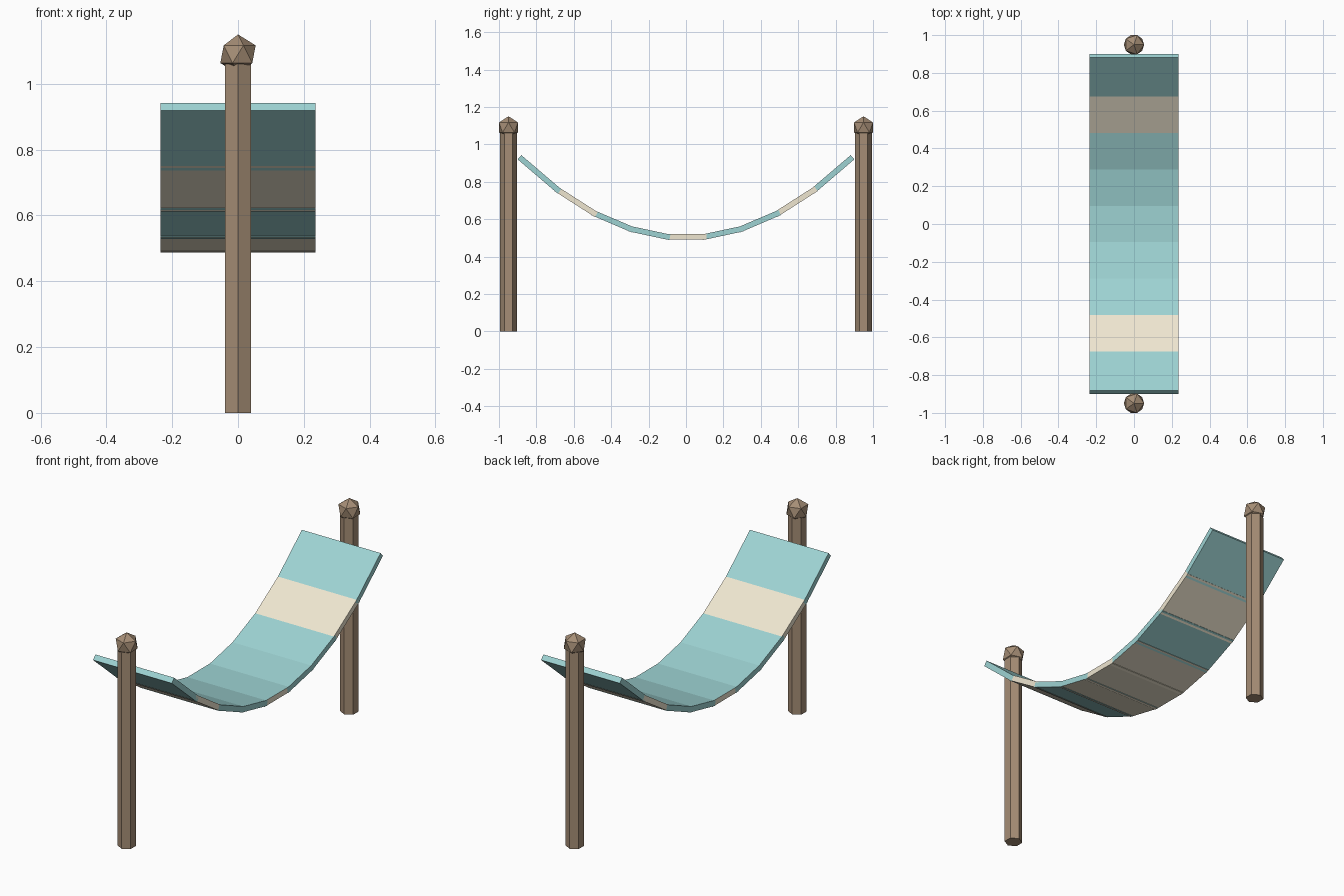
import bpy
import math

if "Cube" in bpy.data.objects:
    bpy.data.objects.remove(bpy.data.objects["Cube"])


def material(name, color):
    m = bpy.data.materials.new(name)
    m.diffuse_color = (*color, 1)
    m.use_nodes = True
    m.node_tree.nodes["Principled BSDF"].inputs["Base Color"].default_value = m.diffuse_color
    return m


teal = material("teal_cloth", (0.34, 0.65, 0.65))
cream = material("cream_cloth", (0.86, 0.79, 0.63))
wood = material("wood", (0.38, 0.27, 0.18))

# Posts with faceted knobs
for side, label in ((-1, "front"), (1, "back")):
    y = side * 0.949
    bpy.ops.mesh.primitive_cylinder_add(vertices=6, radius=0.045, depth=1.06,
                                        location=(0, y, 0.53))
    post = bpy.context.object
    post.name = label + "_post"
    post.data.materials.append(wood)
    bpy.ops.mesh.primitive_ico_sphere_add(subdivisions=1, radius=0.06,
                                          location=(0, y, 1.09))
    knob = bpy.context.object
    knob.name = label + "_knob"
    knob.data.materials.append(wood)

# Sagging cloth: nine overlapping flat panels along a parabola
COUNT, REACH, OVERLAP = 9, 0.881, 0.012
WIDTH, THICK = 0.47, 0.03


def sag(y):
    return 0.5 + 0.545 * y * y


# Panel colours as (top, sides, underside)
T, C = (teal,) * 3, (cream,) * 3
stripes = [T, C, T, (teal, teal, cream), (teal, cream, cream),
           (teal, teal, cream), T, C, T]

for i, colours in enumerate(stripes):
    y0 = -REACH + 2 * REACH * i / COUNT
    y1 = -REACH + 2 * REACH * (i + 1) / COUNT
    z0, z1 = sag(y0), sag(y1)
    length = math.hypot(y1 - y0, z1 - z0) + 2 * OVERLAP
    bpy.ops.mesh.primitive_cube_add(
        size=1, location=(0, (y0 + y1) / 2, (z0 + z1) / 2),
        rotation=(math.atan2(z1 - z0, y1 - y0), 0, 0))
    panel = bpy.context.object
    panel.name = f"cloth_panel_{i + 1}"
    panel.scale = (WIDTH, length, THICK)
    for m in colours:
        panel.data.materials.append(m)
    for face in panel.data.polygons:
        nz = face.normal.z
        face.material_index = 0 if nz > 0.5 else 2 if nz < -0.5 else 1
